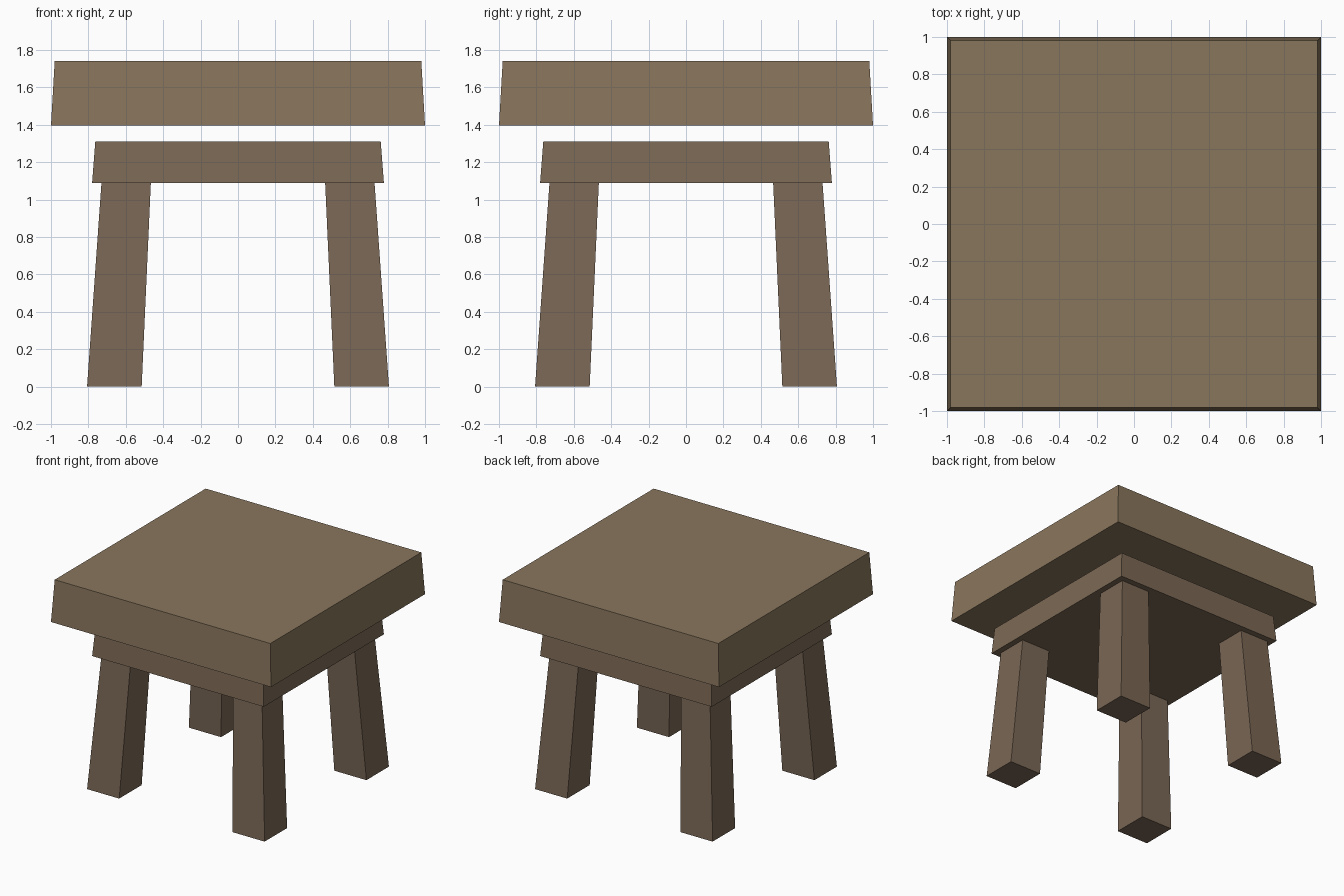
import bpy, bmesh

if "Cube" in bpy.data.objects:
    bpy.data.objects.remove(bpy.data.objects["Cube"])


def material(name, rgb):
    m = bpy.data.materials.new(name)
    m.diffuse_color = (*rgb, 1)
    m.use_nodes = True
    m.node_tree.nodes["Principled BSDF"].inputs["Base Color"].default_value = m.diffuse_color
    return m


def tapered_block(name, low, high, mat):
    """Square block; low and high are (centre x, centre y, half width, z)."""
    bm = bmesh.new()
    bmesh.ops.create_cube(bm, size=2)
    for v in bm.verts:
        cx, cy, half, z = high if v.co.z > 0 else low
        v.co = (cx + v.co.x * half, cy + v.co.y * half, z)
    mesh = bpy.data.meshes.new(name)
    bm.to_mesh(mesh)
    bm.free()
    mesh.materials.append(mat)
    obj = bpy.data.objects.new(name, mesh)
    bpy.context.collection.objects.link(obj)
    return obj


seat_wood = material("seat_wood", (0.25, 0.18, 0.108))
apron_wood = material("apron_wood", (0.20, 0.142, 0.092))
leg_wood = material("leg_wood", (0.195, 0.135, 0.09))

# Seat slab, hovering a little above the apron
tapered_block("seat", (0, 0, 1.0, 1.395), (0, 0, 0.98, 1.74), seat_wood)

# Apron block under the seat
tapered_block("apron", (0, 0, 0.78, 1.09), (0, 0, 0.763, 1.31), apron_wood)

# Four splayed, tapered legs
for y_name, sy in (("front", -1), ("back", 1)):
    for x_name, sx in (("left", -1), ("right", 1)):
        tapered_block(f"{y_name}_{x_name}_leg",
                      (0.661 * sx, 0.661 * sy, 0.146, 0),
                      (0.598 * sx, 0.598 * sy, 0.132, 1.09), leg_wood)
